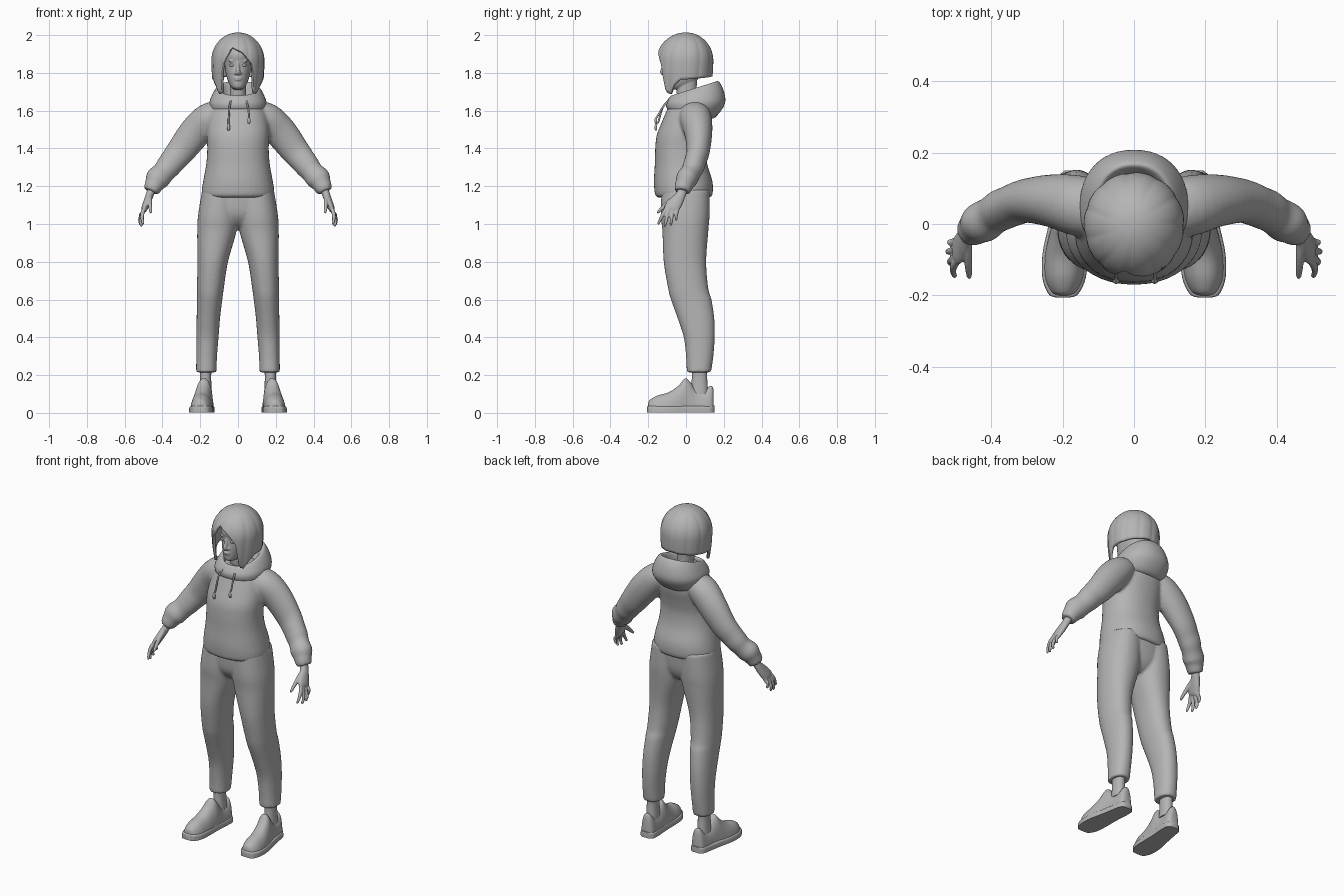
import bpy, bmesh, math
from mathutils import Vector, Matrix

grey = bpy.data.materials.new("plain_grey")
grey.diffuse_color = (0.46, 0.46, 0.46, 1)


def spline(keys, steps):
    """Smooth curve through tuples of equal length."""
    out = []
    for i in range(len(keys) - 1):
        a, b, c, d = (keys[max(0, min(len(keys) - 1, i + k))] for k in (-1, 0, 1, 2))
        for s in range(steps):
            t = s / steps
            out.append(tuple(0.5 * (2*q + (r-p)*t + (2*p-5*q+4*r-w)*t*t + (3*q-p-3*r+w)*t**3)
                             for p, q, r, w in zip(a, b, c, d)))
    return out + [keys[-1]]


def lin(keys, x):
    for (x0, v0), (x1, v1) in zip(keys, keys[1:]):
        if x <= x1:
            return v0 + (v1 - v0) * (x - x0) / (x1 - x0)
    return keys[-1][1]


def skin(bm, rings, cap=True):
    rows = [[bm.verts.new(p) for p in r] for r in rings]
    n = len(rows[0])
    for a, b in zip(rows, rows[1:]):
        for i in range(n):
            bm.faces.new((a[i], a[(i+1) % n], b[(i+1) % n], b[i]))
    if cap:
        bm.faces.new(rows[0])
        bm.faces.new(rows[-1])


def loft(bm, keys, n=40, steps=5, power=2.2):
    """Level sections: centre x, front y, back y, half width, front z, back z."""
    rings = []
    for cx, yf, yb, rx, zf, zb in spline(keys, steps):
        ring = []
        for i in range(n):
            a = 2 * math.pi * i / n
            c, s = (math.copysign(abs(v) ** (2 / power), v) for v in (math.cos(a), math.sin(a)))
            ring.append((cx + rx*c, (yf+yb)/2 + s*(yb-yf)/2, (zf+zb)/2 + s*(zb-zf)/2))
        rings.append(ring)
    skin(bm, rings)


def tube(bm, keys, n=16, steps=4):
    """Path sections: x, y, z, radius across, radius front to back."""
    pts = spline(keys, steps)
    rings = []
    for i, p in enumerate(pts):
        t = Vector(pts[min(i+1, len(pts)-1)][:3]) - Vector(pts[max(i-1, 0)][:3])
        u = t.cross(Vector((0, 1, 0))).normalized()
        v = t.cross(u).normalized()
        rings.append([Vector(p[:3]) + u*p[3]*math.cos(2*math.pi*k/n) + v*p[4]*math.sin(2*math.pi*k/n)
                      for k in range(n)])
    skin(bm, rings)


def ball(bm, loc, size):
    bmesh.ops.create_uvsphere(bm, u_segments=16, v_segments=10, radius=1,
                              matrix=Matrix.Translation(loc) @ Matrix.Diagonal((*size, 1)))


def finish(bm, name, mirror=False, voxel=0, smooth=0, angle=40):
    if mirror:
        geo = bmesh.ops.duplicate(bm, geom=bm.verts[:] + bm.edges[:] + bm.faces[:])["geom"]
        for v in geo:
            if isinstance(v, bmesh.types.BMVert):
                v.co.x *= -1
    bmesh.ops.recalc_face_normals(bm, faces=bm.faces[:])
    me = bpy.data.meshes.new(name)
    bm.to_mesh(me)
    bm.free()
    me.materials.append(grey)
    ob = bpy.data.objects.new(name, me)
    bpy.context.collection.objects.link(ob)
    bpy.ops.object.select_all(action='DESELECT')
    ob.select_set(True)
    bpy.context.view_layer.objects.active = ob
    bpy.ops.object.shade_smooth_by_angle(angle=math.radians(angle))
    if voxel:
        m = ob.modifiers.new("blend", 'REMESH')
        m.mode, m.voxel_size, m.use_smooth_shade = 'VOXEL', voxel, True
        m = ob.modifiers.new("soften", 'SMOOTH')
        m.factor, m.iterations = 0.5, smooth
    return ob


def level(rows):
    return [(cx, yf, yb, rx, z, z) for z, cx, yf, yb, rx in rows]


# Sweater body and sleeves
bm = bmesh.new()
loft(bm, level([(1.14, 0, -.145, .125, .178), (1.15, 0, -.162, .138, .19), (1.185, 0, -.168, .143, .191),
                (1.235, 0, -.17, .138, .183), (1.32, 0, -.165, .112, .168), (1.40, 0, -.163, .104, .163),
                (1.47, 0, -.155, .115, .166), (1.54, 0, -.128, .132, .162), (1.60, 0, -.103, .135, .145),
                (1.645, 0, -.085, .12, .11), (1.67, 0, -.06, .10, .07)]))
bm2 = bmesh.new()
tube(bm2, [(.07, .035, 1.60, .055, .07), (.15, .05, 1.562, .082, .085), (.225, .065, 1.487, .086, .075),
           (.30, .065, 1.39, .077, .062), (.345, .05, 1.335, .069, .058), (.37, .04, 1.303, .066, .058),
           (.395, .025, 1.272, .06, .054), (.425, .005, 1.24, .065, .058), (.441, -.007, 1.213, .053, .05),
           (.452, -.015, 1.192, .047, .047), (.462, -.02, 1.172, .04, .042)], n=24)
bmesh.ops.duplicate(bm2, geom=bm2.verts[:] + bm2.edges[:] + bm2.faces[:])
bm2.verts.ensure_lookup_table()
for v in bm2.verts[len(bm2.verts)//2:]:
    v.co.x *= -1
tmp = bpy.data.meshes.new("sleeve_temp")
bm2.to_mesh(tmp)
bm2.free()
bm.from_mesh(tmp)
bpy.data.meshes.remove(tmp)
finish(bm, "sweater", voxel=.009, smooth=5)

# Hood hanging open behind the neck
bm = bmesh.new()
loft(bm, [(0, -.09, .11, .11, 1.60, 1.555), (0, -.103, .155, .138, 1.615, 1.565),
          (0, -.105, .205, .152, 1.64, 1.635), (0, -.092, .20, .136, 1.665, 1.705),
          (0, -.078, .172, .112, 1.68, 1.755), (0, -.066, .15, .095, 1.675, 1.74),
          (0, -.06, .12, .08, 1.645, 1.68), (0, -.05, .08, .06, 1.61, 1.63)], n=48)
finish(bm, "hood", angle=60)

# Drawstrings with end knobs
for x, zb in ((-.05, 1.515), (.058, 1.55)):
    bm = bmesh.new()
    tube(bm, [(x*.75, -.088, 1.655, .005, .005), (x*.9, -.122, 1.62, .005, .005),
              (x, -.145, zb+.03, .005, .005), (x, -.157, zb+.012, .005, .005),
              (x, -.16, zb, .009, .008), (x, -.158, zb-.02, .006, .006)], n=10)
    finish(bm, "drawstring")

# Trousers
bm = bmesh.new()
loft(bm, level([(1.18, .095, -.13, .125, .095), (1.05, .105, -.133, .125, .106), (.96, .112, -.125, .118, .104),
                (.80, .134, -.118, .107, .081), (.66, .146, -.095, .118, .071), (.60, .15, -.08, .135, .067),
                (.50, .157, -.044, .15, .062), (.40, .162, -.012, .152, .059), (.30, .166, .0, .145, .055),
                (.215, .168, .004, .133, .054)]))
loft(bm, level([(1.18, 0, -.13, .125, .18), (1.06, 0, -.122, .115, .18), (1.0, 0, -.085, .09, .09),
                (.975, 0, -.04, .06, .03)]))
finish(bm, "trousers", mirror=True, voxel=.009, smooth=4)

# Ankles
bm = bmesh.new()
loft(bm, level([(.26, .171, .03, .115, .034), (.19, .172, .031, .112, .03), (.10, .172, .025, .118, .034)]), n=20)
finish(bm, "ankles", mirror=True)


# Shoes: sections along y, flat underneath
def shoe(name, keys, power):
    bm = bmesh.new()
    rings = []
    for y, cx, w, h in spline(keys, 5):
        ring = []
        for i in range(21):
            a = math.pi * i / 20
            c = math.cos(a)
            ring.append((cx + w*math.copysign(abs(c)**(2/power), c), y, .002 + h*abs(math.sin(a))**(2/power)))
        rings.append(ring)
    skin(bm, rings)
    finish(bm, name, mirror=True, angle=50)


shoe("shoe_uppers", [(-.20, .198, .018, .05), (-.19, .197, .038, .068), (-.15, .196, .055, .09),
                     (-.09, .193, .058, .108), (-.04, .187, .054, .142), (-.005, .181, .05, .18),
                     (.02, .178, .047, .165), (.05, .175, .045, .128), (.09, .172, .044, .117),
                     (.125, .17, .04, .14), (.14, .17, .032, .138), (.146, .17, .02, .12)], 2.3)
shoe("shoe_soles", [(-.206, .199, .02, .032), (-.196, .198, .042, .036), (-.15, .196, .061, .036),
                    (-.08, .193, .063, .036), (0, .184, .055, .036), (.08, .174, .05, .036),
                    (.13, .17, .044, .036), (.15, .17, .024, .036)], 6)

# Hands: palm, four fingers, thumb
bm = bmesh.new()
tube(bm, [(.445, -.01, 1.21, .024, .026), (.465, -.025, 1.16, .021, .026), (.48, -.05, 1.12, .02, .036),
          (.494, -.075, 1.085, .017, .04), (.498, -.082, 1.07, .011, .034)])
for y0, y1, z1, x1 in ((-.105, -.145, 1.0, .503), (-.09, -.112, .988, .512),
                       (-.07, -.08, .994, .516), (-.05, -.052, 1.02, .512)):
    tube(bm, [(.49, y0+.01, 1.095, .011, .011), (.505, y0*.7+y1*.3, 1.06, .011, .011),
              (x1+.004, y0*.3+y1*.7, z1+.03, .009, .009), (x1, y1, z1+.004, .007, .007),
              (x1-.002, y1, z1-.002, .003, .003)], n=10)
tube(bm, [(.468, -.045, 1.145, .014, .016), (.466, -.09, 1.115, .012, .014), (.464, -.125, 1.085, .01, .011),
          (.462, -.148, 1.062, .007, .007), (.462, -.152, 1.058, .003, .003)], n=10)
finish(bm, "hands", mirror=True, voxel=.0035, smooth=3)

# Head, neck and facial features
bm = bmesh.new()
loft(bm, level([(1.713, 0, -.085, -.03, .018), (1.722, 0, -.107, .0, .034), (1.75, 0, -.113, .05, .051),
                (1.80, 0, -.114, .08, .065), (1.85, 0, -.112, .10, .072), (1.90, 0, -.118, .11, .075),
                (1.95, 0, -.09, .09, .06), (1.975, 0, -.05, .05, .03)]))
loft(bm, level([(1.58, 0, -.06, .08, .06), (1.65, 0, -.045, .062, .046), (1.70, 0, -.05, .056, .043),
                (1.78, 0, -.05, .06, .045)]))
tube(bm, [(0, -.105, 1.86, .008, .01), (0, -.116, 1.83, .009, .011), (0, -.124, 1.806, .013, .014),
          (0, -.118, 1.792, .012, .009)], n=12)
for z, w in ((1.773, .022), (1.764, .019)):
    ball(bm, (0, -.111, z), (w, .01, .0055))
for s in (1, -1):
    ball(bm, (s*.014, -.114, 1.798), (.008, .009, .007))
    ball(bm, (s*.031, -.099, 1.862), (.021, .012, .005))
finish(bm, "head", voxel=.004, smooth=3)
bm = bmesh.new()
ball(bm, (.031, -.098, 1.84), (.015, .012, .008))
finish(bm, "eyes", mirror=True)

# Bobbed hair: dome with a swept fringe and long front strands
edge = [(-180, 1.785), (-110, 1.77), (-78, 1.765), (-64, 1.735), (-54, 1.69), (-42, 1.70), (-34, 1.85),
        (-15, 1.93), (10, 1.905), (32, 1.85), (40, 1.70), (52, 1.69), (64, 1.735), (78, 1.765),
        (110, 1.77), (180, 1.785)]
bm = bmesh.new()
rings = []
for j in range(1, 25):
    ring = []
    for i in range(120):
        deg = -180 + 3 * i
        a = math.radians(deg)
        z = 2 - (2 - lin(edge, deg)) * (1 - math.cos(j / 24 * math.pi / 2))
        k = math.sqrt(max(0, 1 - ((z - 1.865) / .135)**2)) if z > 1.865 else 1 - 4.2*(1.865 - z)**2
        k *= 1 - .022 * abs(math.cos(a * 5.5 + .6 + 3 * (2 - z)))**6 * min(1, j / 10)
        ring.append((.127 * k * math.sin(a), -(.142 if abs(deg) < 90 else .131) * k * math.cos(a), z))
    rings.append(ring)
skin(bm, rings, cap=False)
bm.verts.ensure_lookup_table()
bm.faces.new(bm.verts[:120])
ob = finish(bm, "hair", angle=60)
m = ob.modifiers.new("thickness", 'SOLIDIFY')
m.thickness, m.offset = .014, -1
